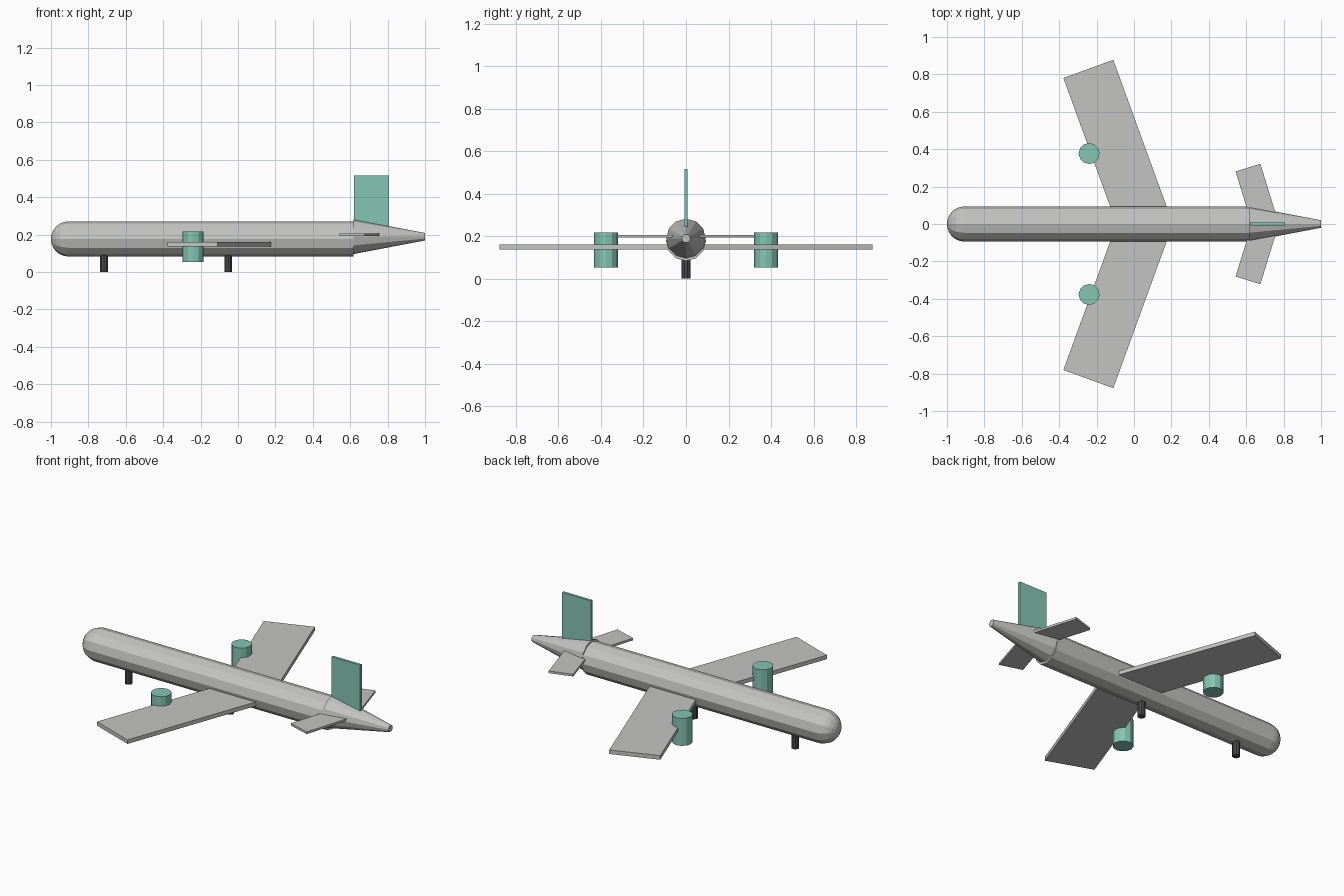
import bpy, bmesh
from math import sin, cos, pi, radians
from mathutils import Matrix

cube = bpy.data.objects.get("Cube")
if cube:
    bpy.data.objects.remove(cube, do_unlink=True)


def material(name, rgb):
    m = bpy.data.materials.new(name)
    m.use_nodes = True
    m.diffuse_color = (*rgb, 1)
    m.node_tree.nodes["Principled BSDF"].inputs["Base Color"].default_value = (*rgb, 1)
    return m


GREY = material("light grey", (0.55, 0.55, 0.54))
TEAL = material("teal", (0.235, 0.56, 0.45))
DARK = material("dark grey", (0.07, 0.07, 0.075))


def add_object(name, bm, mat):
    bmesh.ops.recalc_face_normals(bm, faces=bm.faces)
    mesh = bpy.data.meshes.new(name)
    bm.to_mesh(mesh)
    bm.free()
    mesh.materials.append(mat)
    obj = bpy.data.objects.new(name, mesh)
    bpy.context.collection.objects.link(obj)
    return obj


def lathe_x(name, profile, z, sides, mat):
    """Flat-sided body turned round the x axis, from (x, radius) pairs."""
    bm = bmesh.new()
    rings = []
    for x, r in profile:
        angles = [2 * pi * i / sides for i in range(sides)]
        rings.append([bm.verts.new((x, r * cos(a), z + r * sin(a))) for a in angles])
    for a, b in zip(rings, rings[1:]):
        for i in range(sides):
            j = (i + 1) % sides
            bm.faces.new((a[i], a[j], b[j], b[i]))
    bm.faces.new(rings[0])
    bm.faces.new(rings[-1])
    return add_object(name, bm, mat)


def box(name, centre, size, mat, turn=0):
    bm = bmesh.new()
    place = Matrix.Translation(centre) @ Matrix.Rotation(radians(turn), 4, "Z")
    bmesh.ops.create_cube(bm, size=1, matrix=place @ Matrix.Diagonal((*size, 1)))
    return add_object(name, bm, mat)


def post(name, x, y, bottom, top, radius, sides, mat):
    bm = bmesh.new()
    bmesh.ops.create_cone(bm, cap_ends=True, segments=sides, radius1=radius,
                          radius2=radius, depth=top - bottom,
                          matrix=Matrix.Translation((x, y, (top + bottom) / 2)))
    return add_object(name, bm, mat)


# Fuselage with a rounded nose, and the tail cone
R = 0.094
nose = [(-1 + R - R * cos(t * pi / 12), max(R * sin(t * pi / 12), 0.004)) for t in range(7)]
lathe_x("fuselage", nose + [(0.617, R)], 0.177, 12, GREY)
lathe_x("tail_cone", [(0.617, 0.093), (1.0, 0.02)], 0.189, 12, GREY)

# Wings, tailplanes and engine pods on both sides
for label, s in (("left", 1), ("right", -1)):
    # The nose points to -x, so the swept tips lean that way
    y_name = "far" if s > 0 else "near"
    box(f"{y_name}_wing", (-0.1, s * 0.433, 0.148), (0.284, 0.843, 0.024), GREY, s * 20)
    box(f"{y_name}_tailplane", (0.65, s * 0.169, 0.199), (0.139, 0.277, 0.013), GREY, s * 17)
    post(f"{y_name}_engine_pod", -0.24, s * 0.377, 0.053, 0.216, 0.056, 12, TEAL)

# Tail fin
box("tail_fin", (0.713, 0, 0.358), (0.188, 0.015, 0.316), TEAL)

# Landing gear legs under the centreline
for name, x in (("nose_gear_leg", -0.717), ("main_gear_leg", -0.052)):
    post(name, x, 0, 0, 0.11, 0.022, 10, DARK)
